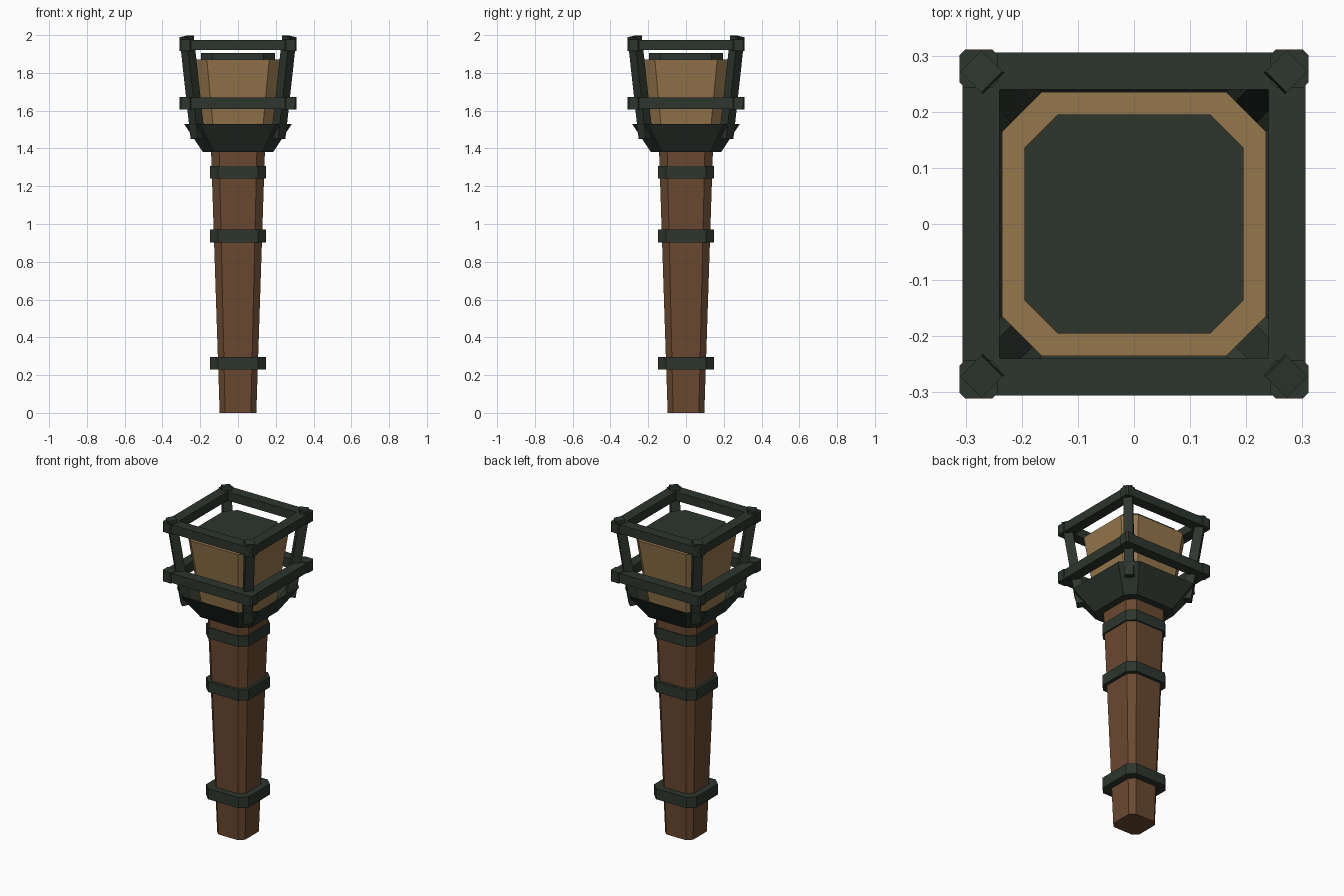
import bpy, bmesh
from mathutils import Vector

if "Cube" in bpy.data.objects:
    bpy.data.objects.remove(bpy.data.objects["Cube"])


def material(name, rgb):
    m = bpy.data.materials.new(name)
    m.diffuse_color = (*rgb, 1)
    m.use_nodes = True
    m.node_tree.nodes["Principled BSDF"].inputs["Base Color"].default_value = m.diffuse_color
    return m


IRON = material("dark_iron", (0.026, 0.036, 0.027))
BARK = material("brown_wood", (0.14, 0.066, 0.03))
PALE = material("pale_wood", (0.30, 0.18, 0.073))


def finish(name, bm, mat):
    bmesh.ops.recalc_face_normals(bm, faces=bm.faces)
    me = bpy.data.meshes.new(name)
    bm.to_mesh(me)
    bm.free()
    me.materials.append(mat)
    ob = bpy.data.objects.new(name, me)
    bpy.context.collection.objects.link(ob)
    return ob


def octagon(h, f):
    """Square of half-width h whose flat sides reach only to f."""
    return [(h, -f), (h, f), (f, h), (-f, h), (-h, f), (-h, -f), (-f, -h), (f, -h)]


def loft(name, mat, rings, centre=(0, 0), closed=False):
    """Skin chamfered squares (z, half, flat); closed joins last to first."""
    bm = bmesh.new()
    loops = [[bm.verts.new((x + centre[0], y + centre[1], z)) for x, y in octagon(h, f)]
             for z, h, f in rings]
    pairs = list(zip(loops, loops[1:]))
    if closed:
        pairs.append((loops[-1], loops[0]))
    else:
        bm.faces.new(loops[0])
        bm.faces.new(loops[-1])
    for a, b in pairs:
        for i in range(8):
            j = (i + 1) % 8
            bm.faces.new((a[i], a[j], b[j], b[i]))
    return finish(name, bm, mat)


# Tapered handle with three iron bands
loft("handle", BARK, [(0, 0.097, 0.068), (1.40, 0.143, 0.1)])
for i, z in enumerate((0.23, 0.903, 1.24)):
    loft(f"handle_band_{i + 1}", IRON, [(z, 0.147, 0.105), (z + 0.067, 0.147, 0.105)])

# Flared cup, hollow above its floor
loft("cup", IRON, [(1.38, 0.185, 0.13), (1.53, 0.285, 0.2),
                   (1.53, 0.275, 0.193), (1.40, 0.18, 0.126)])

# Pale head and its iron cap
loft("head", PALE, [(1.39, 0.172, 0.12), (1.87, 0.235, 0.165)])
loft("head_cap", IRON, [(1.85, 0.195, 0.136), (1.905, 0.195, 0.136)])

# Cage rings with corner blocks
for label, z0, z1 in (("lower", 1.61, 1.67), ("upper", 1.92, 1.975)):
    o, i = (0.306, 0.28), (0.24, 0.238)
    loft(f"{label}_cage_ring", IRON, [(z0, *o), (z1, *o), (z1, *i), (z0, *i)], closed=True)
    for sx in (-1, 1):
        for sy in (-1, 1):
            loft(f"{label}_corner_block", IRON,
                 [(z0 - 0.003, 0.034, 0.024), (z1 + 0.003, 0.034, 0.024)],
                 centre=(sx * 0.277, sy * 0.277))

# Leaning cage posts, square section turned to the diagonal
for sx in (-1, 1):
    for sy in (-1, 1):
        low, top = Vector((sx * 0.213, sy * 0.213, 1.455)), Vector((sx * 0.272, sy * 0.272, 1.993))
        axis = (top - low).normalized()
        side = Vector((-sy, sx, 0)).normalized() * 0.027
        out = side.cross(axis)
        bm = bmesh.new()
        a, b = [[bm.verts.new(p + side * s + out * t)
                 for s, t in ((-1, -1), (1, -1), (1, 1), (-1, 1))] for p in (low, top)]
        bm.faces.new(a)
        bm.faces.new(b)
        for k in range(4):
            n = (k + 1) % 4
            bm.faces.new((a[k], a[n], b[n], b[k]))
        finish("cage_post", bm, IRON)
